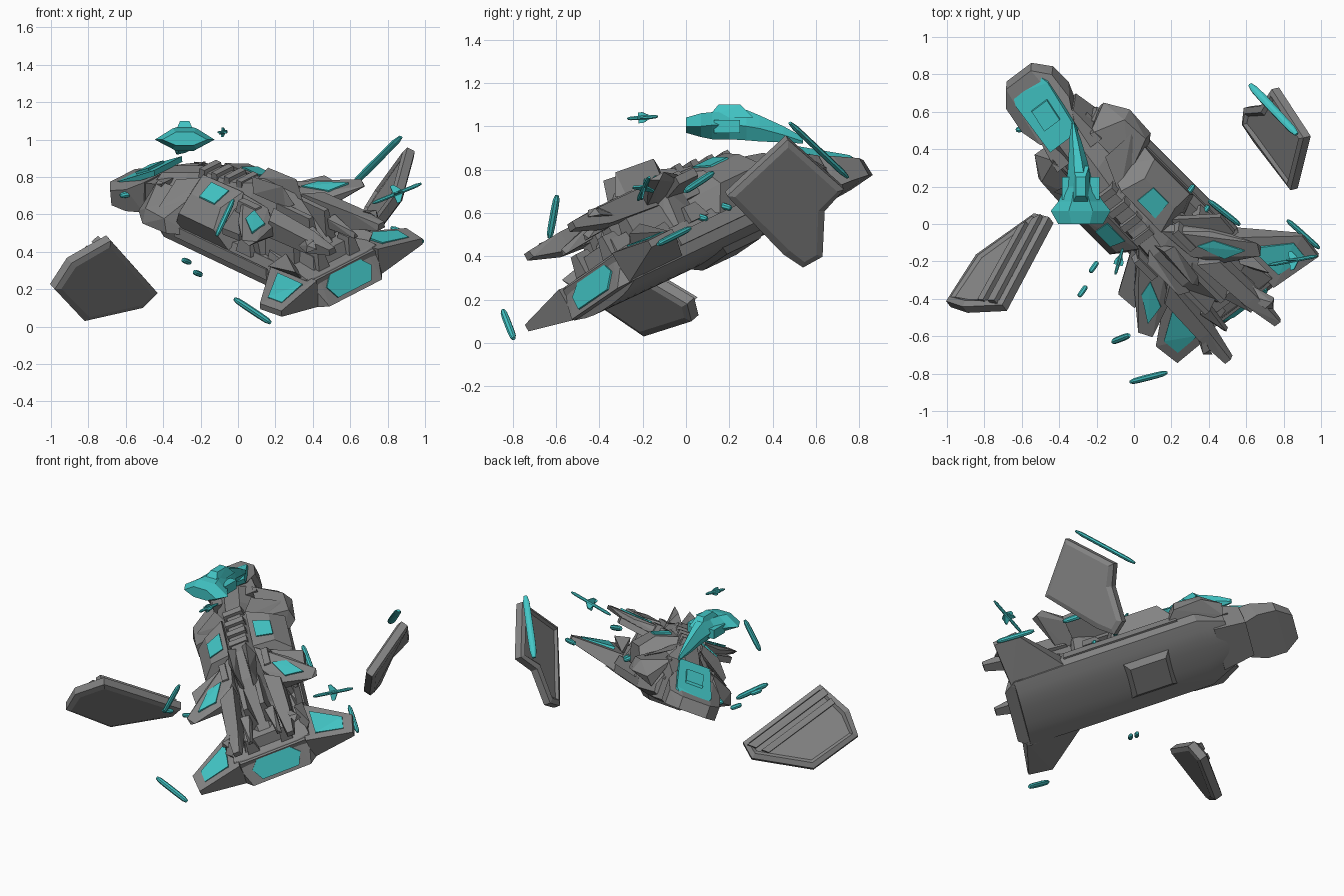
import bpy, bmesh, math
from mathutils import Vector, Matrix

if "Cube" in bpy.data.objects:
    bpy.data.objects.remove(bpy.data.objects["Cube"])

# Ship frame: local x = starboard, y = along hull to nose, z = deck normal
R = Vector((.738, .556, .38)).normalized()
F = Vector((-.678, .667, .315))
F = (F - R * F.dot(R)).normalized()
U = R.cross(F)
SHIP = Matrix.Translation((.59, -.43, .27)) @ Matrix((R, F, U)).transposed().to_4x4()
WORLD = Matrix.Identity(4)


def paint(name, rgb):
    m = bpy.data.materials.new(name)
    m.diffuse_color = (*rgb, 1)
    m.use_nodes = True
    m.node_tree.nodes["Principled BSDF"].inputs["Base Color"].default_value = m.diffuse_color
    return m


teal = paint("teal", (.055, .56, .56))
dark = paint("dark_grey", (.23, .23, .23))


def finish(name, bm, mat=None, frame=SHIP):
    bmesh.ops.recalc_face_normals(bm, faces=bm.faces)
    me = bpy.data.meshes.new(name)
    bm.to_mesh(me)
    bm.free()
    ob = bpy.data.objects.new(name, me)
    ob.matrix_world = frame
    me.materials.append(mat or dark)
    bpy.context.collection.objects.link(ob)
    return ob


def solid(name, pts, mat=None, frame=SHIP):
    bm = bmesh.new()
    vs = [bm.verts.new(p) for p in pts]
    res = bmesh.ops.convex_hull(bm, input=vs)
    junk = {v for v in res["geom_interior"] if isinstance(v, bmesh.types.BMVert)}
    bmesh.ops.delete(bm, geom=list(junk), context='VERTS')
    bmesh.ops.dissolve_limit(bm, angle_limit=.03, verts=bm.verts, edges=bm.edges)
    return finish(name, bm, mat, frame)


def both(pts, shift=(0, 0, 0)):
    x, y, z = shift
    return [(s * a + x, b + y, c + z) for s in (1, -1) for a, b, c in pts]


def pair(name, pts, mat=None):
    for s, side in ((1, "right"), (-1, "left")):
        solid(f"{name}_{side}", [(s * a, b, c) for a, b, c in pts], mat)


def slab(pts, depth=.03):
    return list(pts) + [(a, b, c - depth) for a, b, c in pts]


def box(a0, a1, b0, b1, c0, c1, t=.02):
    return [(a, b, c0) for a in (a0, a1) for b in (b0, b1)] + \
           [(a, b, c1) for a in (a0 + t, a1 - t) for b in (b0 + t, b1 - t)]


def loft(name, rings, mat=None, frame=SHIP):
    bm = bmesh.new()
    rows = [[bm.verts.new(p) for p in ring] for ring in rings]
    n = len(rows[0])
    for r0, r1 in zip(rows, rows[1:]):
        for i in range(n):
            bm.faces.new((r0[i], r0[(i + 1) % n], r1[(i + 1) % n], r1[i]))
    bm.faces.new(rows[0])
    bm.faces.new(rows[-1])
    return finish(name, bm, mat, frame)


def plate(name, poly, thick, shift=(0, 0, 0)):
    # armour plate: extruded outline, chamfered rims, stepped field on the upper face
    bm = bmesh.new()
    f = bm.faces.new([bm.verts.new(Vector(p) + Vector(shift)) for p in poly])
    f.normal_update()
    n = f.normal.copy()
    if n.z < 0:
        n.negate()
    ext = bmesh.ops.extrude_face_region(bm, geom=[f])["geom"]
    bmesh.ops.translate(bm, vec=n * thick, verts=[g for g in ext if isinstance(g, bmesh.types.BMVert)])
    bmesh.ops.recalc_face_normals(bm, faces=bm.faces)
    caps = [g for g in bm.faces if abs(g.normal.dot(n)) > .8 and len(g.verts) > 4]
    bmesh.ops.inset_individual(bm, faces=caps, thickness=.035, depth=.012)
    top = [g for g in caps if g.normal.dot(n) > 0]
    bmesh.ops.inset_individual(bm, faces=top, thickness=.02, depth=-.015)
    return finish(name, bm, None, WORLD)


def rod(name, p, q, w, h=None):
    p, q = Vector(p), Vector(q)
    d = (q - p).normalized()
    side = d.cross(Vector((.1, .2, 1))).normalized()
    up = side.cross(d)
    pts = []
    for t, k in ((0, .5), (.1, .9), (.3, 1), (.7, 1), (.9, .9), (1, .5)):
        for i in range(8):
            g = math.tau * (i + .5) / 8
            pts.append(p.lerp(q, t) + k * (side * w * math.cos(g) + up * (h or w) * math.sin(g)))
    solid(name, pts, teal, WORLD)
    return d, side, up


# Lower hull with smooth rounded belly
half = [(0, -.125), (.06, -.124), (.12, -.12), (.18, -.11), (.25, -.09), (.26, -.03), (.22, .06)]
section = half + [(-a, c) for a, c in reversed(half[1:])]
hull = loft("lower_hull", [[(a * k, b, c * (.5 + .5 * k)) for a, c in section]
                           for b, k in ((.02, .98), (.35, 1), (1.21, 1), (1.38, .68))])
bpy.context.view_layer.objects.active = hull
hull.select_set(True)
bpy.ops.object.shade_smooth_by_angle(angle=math.radians(20))
solid("belly_hatch", [(a, b, -.11) for a in (-.14, .14) for b in (.69, 1.0)] +
      [(a, b, -.15) for a in (-.1, .1) for b in (.73, .96)])
pair("side_rail", box(.24, .27, .36, 1.1, -.04, .02, .01))

# Sloped rear block and its glowing hexagonal panel
solid("rear_block", both([(.25, .02, -.09), (.19, -.05, -.085), (.17, .04, .065), (.25, .05, .07), (.2, .4, .1), (.25, .4, -.05)]))
solid("rear_panel", [(a, b - d * .85, c + d * .5) for d in (-.015, .008) for a, b, c in
      ((-.16, .0, .0), (-.11, .027, .045), (.11, .027, .045), (.16, .0, .0), (.12, -.04, -.065), (-.12, -.04, -.065))], teal)

# Rear wings
pair("rear_wing", [(.22, .37, -.09), (.22, .37, .03), (.22, .0, -.09), (.22, .0, .07),
                   (.53, .12, -.015), (.53, .12, .02), (.51, -.03, -.015), (.51, -.03, .02)])
pair("rear_wing_panel", slab([(.28, .25, .053), (.47, .12, .034), (.46, .02, .034), (.29, .04, .066)], .04), teal)

# Nose block: narrow neck flaring to a blunt head, with a canopy plate
NOSE = (-.02, .02, .025)
solid("nose_neck", both([(.16, 1.3, -.11), (.13, 1.5, -.1), (.13, 1.5, .08), (.16, 1.3, .16)]))
solid("nose_head", both([(.13, 1.46, -.11), (.17, 1.56, -.12), (.165, 1.68, -.13), (.09, 1.77, -.13), (.09, 1.765, -.05),
                         (.165, 1.68, -.04), (.17, 1.54, .02), (.12, 1.44, .08)], NOSE))
solid("nose_canopy", slab([(-.1, 1.42, .175), (.1, 1.42, .175), (.11, 1.69, .02), (.09, 1.73, -.01),
                           (-.1, 1.74, -.01), (-.12, 1.69, .02)], .035), teal)
solid("canopy_hatch", slab([(-.055, 1.52, .133), (.055, 1.52, .133), (.055, 1.63, .07), (-.055, 1.63, .07)], .02), teal)

# Cheek armour at the front of the hull
pair("cheek", [(.2, 1.0, -.03), (.2, 1.38, -.05), (.32, 1.1, .0), (.33, 1.28, .0), (.25, 1.4, .0),
               (.31, 1.12, .08), (.3, 1.28, .08), (.14, 1.05, .18), (.13, 1.36, .15)])

# Shoulder blocks with roof panels
pair("shoulder", [(.25, .68, .02), (.25, 1.1, .02), (.29, .74, .14), (.29, 1.02, .14), (.21, .76, .235), (.21, 1.0, .235),
                  (.08, .72, .29), (.08, 1.04, .28), (.08, .62, .15), (.08, 1.14, .15)])
pair("shoulder_panel", slab([(.11, .8, .284), (.11, .94, .284), (.21, .93, .244), (.21, .81, .244)], .02), teal)
pair("shoulder_buttress", [(.05, 1.02, .26), (.1, .98, .2), (.24, 1.1, .1), (.28, 1.2, .1), (.12, 1.22, .2)])

# Central spine, lofted along the hull
ridge = [(.15, .14, .06), (.3, .25, .08), (.42, .34, .06), (.66, .35, .07), (.82, .3, .09),
         (1.05, .27, .07), (1.2, .22, .08), (1.42, .14, .08)]
loft("spine", [[(-w * 1.9, b, .02), (-w * 1.5, b, c * .65), (-w * .6, b, c), (w * .6, b, c),
                (w * 1.5, b, c * .65), (w * 1.9, b, .02)] for b, c, w in ridge])
for i in range(4):
    b = .74 + i * .1
    solid(f"spine_rib_{i}", both(box(.0, .07, b, b + .06, .2, .33 - .013 * i, .01)))
pair("spine_crest", [(.03, .36, .32), (.06, .4, .3), (.09, .62, .32), (.06, .66, .4), (.05, .42, .42), (.02, .7, .34)])
pair("spine_block", box(.09, .19, .5, .7, .15, .29, .03))

# Swept middle wings with panels
pair("middle_wing", [(.07, .75, .22), (.08, .72, .28), (.1, .45, .17), (.1, .5, .28), (.28, .54, .265), (.28, .54, .22),
                     (.43, .34, .285), (.42, .3, .26), (.39, .27, .285), (.19, .36, .26), (.19, .36, .2)])
pair("middle_wing_panel", [(a, b, c + d) for d in (0, -.035) for a, b, c in
                           ((.17, .53, .289), (.26, .5, .288), (.35, .35, .296), (.23, .38, .288))], teal)
pair("middle_wing_guard", slab([(.14, .72, .22), (.37, .57, .25), (.36, .45, .25), (.14, .48, .22)], .04))
pair("middle_wing_strut", [(.15, .4, .05), (.22, .45, .05), (.2, .6, .05), (.15, .45, .24), (.22, .48, .24), (.18, .6, .24)])

# Tail booms: blunt prongs with splayed claws reaching past the rear
pair("outer_boom", [(.1, .45, .18), (.1, .45, .3), (.2, .42, .18), (.2, .38, .29), (.13, .1, .3), (.21, .1, .29),
                    (.12, .1, .2), (.21, .1, .2), (.15, -.1, .25), (.2, -.1, .25), (.16, -.1, .285), (.2, -.1, .285)])
pair("boom_claw", [(.17, .14, .28), (.2, .16, .22), (.26, .02, .25), (.25, .02, .29), (.2, .02, .3), (.22, -.02, .27)])
pair("inner_boom", box(.02, .09, .18, .48, .12, .31, .02))
pair("inner_claw", [(.05, .2, .2), (.11, .2, .2), (.05, .2, .26), (.11, .2, .26), (.08, .02, .19), (.11, .02, .19), (.09, .02, .22)])
pair("boom_root", box(.09, .2, .2, .46, .05, .24, .03))
solid("tail_deck", both(box(.0, .17, .08, .34, .05, .14, .03)))
pair("tail_vent", box(.07, .15, .06, .18, .06, .17, .02))
pair("deck_box", box(.18, .25, .5, .62, .04, .12))
pair("rear_fin", [(.2, .3, .04), (.25, .36, .04), (.22, .1, .04), (.25, .1, .06), (.28, .1, .11), (.21, .25, .14)])

# Detached wings
plate("loose_wing_right", [(.85, .19, .69), (.92, .47, .95), (.75, .73, .72), (.69, .64, .62),
                           (.6, .63, .41), (.59, .54, .36), (.65, .45, .42)], .045, (.025, 0, -.012))
left = [Vector(p) for p in ((-.84, -.18, .03), (-.53, .04, .10), (-.45, .02, .18), (-.70, -.45, .46),
                            (-.91, -.46, .34), (-1, -.43, .2))]
plate("loose_wing_left", left, .05, (.02, -.015, 0))
# Long stepped bars along the root edge of the left wing
n = Vector((-.54, .63, .56)).normalized()
for i, (s0, s1) in enumerate(((.04, .16), (.24, .34))):
    bar = [left[k].lerp(left[m], s) for k, m in ((2, 0), (3, 5)) for s in (s0, s1)]
    solid(f"loose_wing_bar_{i}", [p + n * h for p in bar for h in (.02, .066)], None, WORLD)

# Small escort craft above the nose
rings = []
for y, x, w, zb, zm, zt in ((0, -.285, .12, .97, 1.0, 1.04), (.07, -.285, .16, .95, 1.0, 1.06),
                            (.12, -.285, .12, .94, 1.005, 1.065), (.2, -.29, .075, .94, 1.01, 1.07),
                            (.28, -.295, .06, .935, 1.0, 1.075), (.34, -.3, .05, .93, .99, 1.05),
                            (.45, -.315, .032, .925, .96, 1.0), (.54, -.325, .008, .92, .93, .95)):
    rings.append([(x + w * k, y, z) for k, z in ((-1, zm), (-.4, zt), (.4, zt), (1, zm), (.4, zb), (-.4, zb))])
loft("escort_body", rings, teal, WORLD)
solid("escort_cabin", [(-.285 + s * w, y, z) for s in (-1, 1) for w, y, z in
      ((.05, .1, 1.04), (.025, .15, 1.1), (.025, .25, 1.1), (.045, .31, 1.04))], teal, WORLD)
for s in (-1, 1):
    solid(f"escort_pod_{s}", [(-.285 + s * w, y, z) for w in (.05, .1) for y in (.13, .25)
          for z in (.97, 1.03)], teal, WORLD)

# Finned missiles
for name, p, q, w, fin in (("missile_long", (.72, -.22, .66), (.98, -.17, .765), .012, .05),
                           ("missile_short", (-.1, -.27, 1.035), (-.06, -.13, 1.045), .01, .025)):
    d, a, b = rod(name, p, q, w)
    m = (Vector(p) + Vector(q)) / 2
    for i, v in enumerate((a, b)):
        o = (b, a)[i]
        solid(f"{name}_fin_{i}", [m + d * x + v * y + o * z for x, y in
              ((.03, .01), (.03, -.01), (-.02, fin), (-.02, -fin), (0, fin), (0, -fin))
              for z in (-.004, .004)], teal, WORLD)

# Loose blades
rod("blade_low", (-.02, -.845, .15), (.175, -.795, .02), .017, .018)
rod("blade_front", (-.115, -.63, .485), (-.025, -.595, .68), .018, .015)
rod("blade_wing_tip", (.82, .02, .53), (.99, -.13, .455), .015, .016)
rod("blade_side", (.4, .125, .785), (.565, -.005, .7), .016, .018)
rod("blade_high", (.62, .745, .765), (.87, .48, 1.015), .024, .015)
rod("nose_pod", (-.63, .5, .70), (-.51, .54, .725), .018)

# Small loose pods on each side
for i, c in enumerate(((-.275, -.36, .35), (-.215, -.23, .285), (.3, .18, .63), (.38, .07, .58))):
    c, h = Vector(c), Vector((.02, .028, -.008))
    rod(f"pod_{i}", c - h, c + h, .015)
